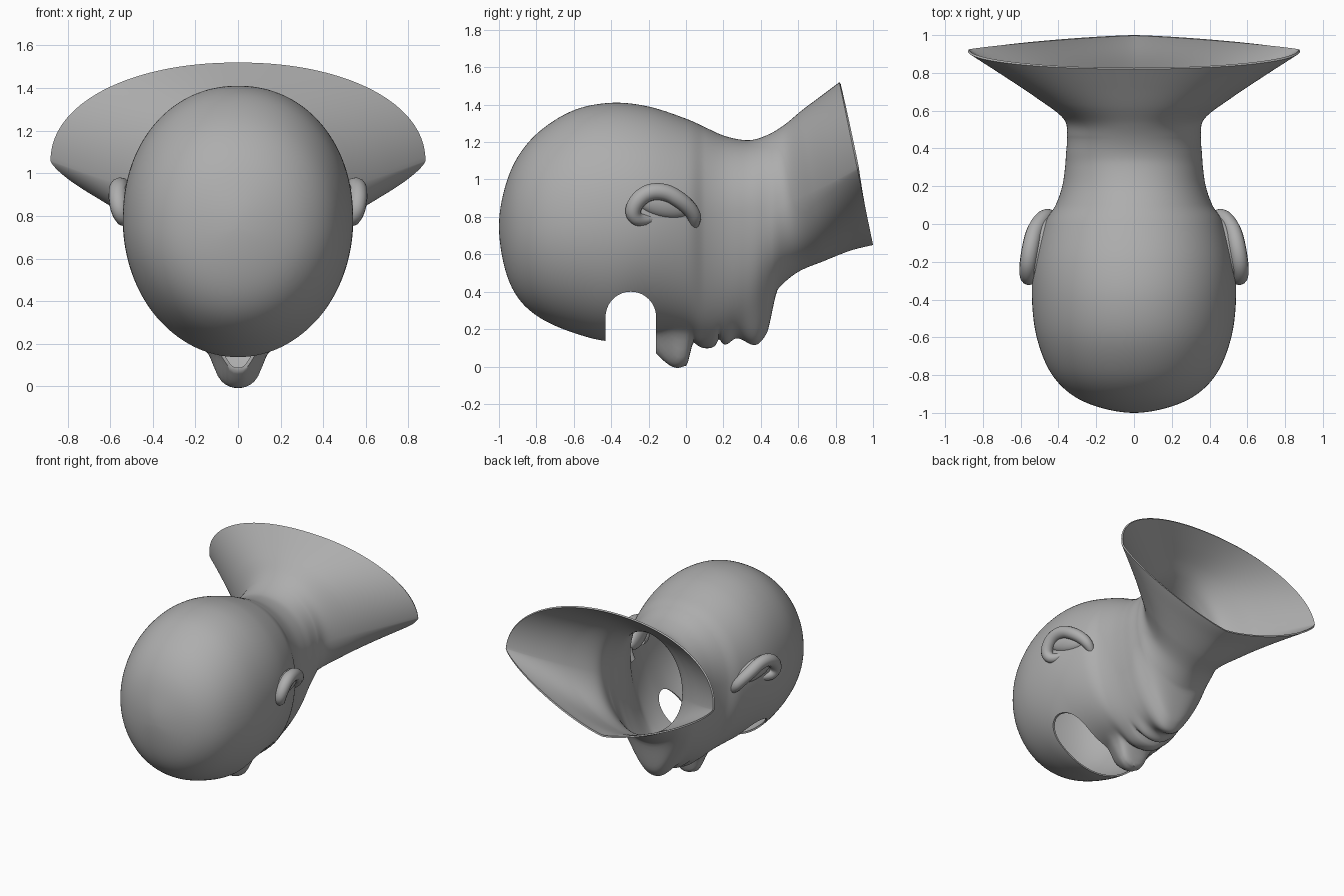
import bpy, bmesh, math

if "Cube" in bpy.data.objects:
    bpy.data.objects.remove(bpy.data.objects["Cube"])

# Head cross-sections: y, top z, bottom z, half width
HEAD = [(-1, .75, .75, 0), (-.97, .95, .53, .185), (-.9, 1.12, .37, .335), (-.78, 1.26, .26, .445),
        (-.6, 1.37, .18, .515), (-.4, 1.41, .135, .54), (-.2, 1.39, .17, .53), (0, 1.325, .155, .475),
        (.1, 1.28, .12, .415), (.2, 1.235, .135, .38), (.3, 1.212, .18, .365)]
# Jaw, neck and shoulder flare, tilted: top y, top z, bottom z, half width, bottom y
NECK = [(.37, 1.215, .24, .36, .375), (.45, 1.245, .39, .355, .47), (.53, 1.295, .5, .375, .59),
        (.62, 1.37, .565, .53, .74), (.72, 1.445, .62, .71, .88), (.82, 1.52, .65, .88, 1)]
KEYS = [k + k[:1] for k in HEAD] + NECK
# mirrored section before the pole and extrapolated one after the rim keep both ends smooth
y, zt, zb, w, _ = KEYS[1]
KEYS = [(y, zb, zt, -w, y)] + KEYS + [tuple(2 * a - b for a, b in zip(KEYS[-1], KEYS[-2]))]
SUB, SEG = 12, 160


def spline(k, t):
    """Smooth interpolation between neighbouring cross-sections."""
    return [.5 * (2 * b + (c - a) * t + (2 * a - 5 * b + 4 * c - d) * t * t
                  + (3 * b - a - 3 * c + d) * t ** 3) for a, b, c, d in zip(*KEYS[k - 1:k + 3])]


def step(v, a, b):
    s = min(max((v - a) / (b - a), 0), 1)
    return s * s * (3 - 2 * s)


def bump(v, c, s, n=2):
    return math.exp(-abs((v - c) / s) ** n)


def face_relief(x, y):
    """Depth of nose, nostril wings, lips and chin in front of the face."""
    nose = .17 * step(y, -.3, -.05) * (1 - .12 * step(y, -.05, .01)) * (1 - step(y, .0, .045))
    d = nose * bump(x, 0, .06 + .055 * step(y, -.22, -.05), 3)
    d += .03 * bump(abs(x), .095, .035) * bump(y, -.03, .04)
    lips = bump(y, .1, .065, 4) + bump(y, .22, .035) - 1.2 * bump(y, .177, .012)
    d += .022 * lips * bump(x, 0, .14, 4)
    return d + .155 * step(y, .24, .43) * (1 - step(y, .43, .495)) * bump(x, 0, .17, 2.5)


def power(v, e):
    return math.copysign(abs(v) ** e, v)


def link(name, data):
    ob = bpy.data.objects.new(name, data)
    bpy.context.collection.objects.link(ob)
    return ob


def activate(ob):
    bpy.ops.object.select_all(action="DESELECT")
    ob.select_set(True)
    bpy.context.view_layer.objects.active = ob


grey = bpy.data.materials.new("dark_grey")
grey.diffuse_color = (.42, .42, .42, 1)
grey.use_nodes = True
grey.node_tree.nodes["Principled BSDF"].inputs["Base Color"].default_value = grey.diffuse_color


def finish(ob):
    activate(ob)
    ob.data.materials.clear()
    ob.data.materials.append(grey)
    bpy.ops.object.shade_smooth_by_angle(angle=math.radians(50))


# Head and neck shell
bm = bmesh.new()
rings = []
last = len(KEYS) - 3
for i in range(last * SUB + 1):
    k = min(i // SUB, last - 1)
    yt, zt, zb, w, yb = spline(k + 1, i / SUB - k)
    flare = max(yt - .47, 0)
    zc = min(max(.78 + .07 * (min(yt, .45) + .4) + .59 * max(yt - .45, 0), zb), zt)
    ring = []
    for j in range(SEG):
        a = math.tau * j / SEG
        c, s = math.cos(a), math.sin(a)
        e = 2 / (2.1 if s > 0 else 2 - 1.9 * flare)
        z = zc + (zt - zc if s > 0 else zc - zb) * power(s, e)
        y = yb + (yt - yb) * (z - zb) / max(zt - zb, 1e-6)
        x = max(w, 0) * power(c, e)
        ring.append(bm.verts.new((x, y, z - (face_relief(x, y) if s < 0 else 0))))
    rings.append(ring)
for r0, r1 in zip(rings, rings[1:]):
    for j in range(SEG):
        m = (j + 1) % SEG
        bm.faces.new((r0[j], r0[m], r1[m], r1[j]))
bmesh.ops.remove_doubles(bm, verts=bm.verts, dist=1e-5)
bmesh.ops.recalc_face_normals(bm, faces=bm.faces)
crown = max(bm.faces, key=lambda f: f.calc_center_median().z - abs(f.calc_center_median().y + .4))
if crown.normal.z < 0:
    bmesh.ops.reverse_faces(bm, faces=bm.faces)
mesh = bpy.data.meshes.new("head_shell")
bm.to_mesh(mesh)
bm.free()
head = link("head_shell", mesh)

# Arched cutter for the eye opening
bm = bmesh.new()
arch = [(-.295 - .135 * math.cos(math.pi * i / 32), .265 + .135 * math.sin(math.pi * i / 32)) for i in range(33)]
arch = [(-.43, -.3)] + arch + [(-.16, -.3)]
face = bm.faces.new([bm.verts.new((-1, y, z)) for y, z in arch])
ext = bmesh.ops.extrude_face_region(bm, geom=[face])
bmesh.ops.translate(bm, vec=(2, 0, 0), verts=[g for g in ext["geom"] if isinstance(g, bmesh.types.BMVert)])
bmesh.ops.recalc_face_normals(bm, faces=bm.faces)
mesh = bpy.data.meshes.new("eye_cutter")
bm.to_mesh(mesh)
bm.free()
cutter = link("eye_cutter", mesh)
cutter.hide_render = True

activate(head)
solid = head.modifiers.new("thickness", "SOLIDIFY")
solid.thickness, solid.offset = .012, -1
cut = head.modifiers.new("eye_opening", "BOOLEAN")
cut.operation, cut.solver, cut.object = "DIFFERENCE", "EXACT", cutter
for name in ("thickness", "eye_opening"):
    bpy.ops.object.modifier_apply(modifier=name)
bpy.data.objects.remove(cutter)
finish(head)

# Ears: rolled rim along a curve, plus a flattened inner bowl joining it to the head
RIM = [(.5, -.18, .79), (.53, -.25, .775), (.555, -.29, .82), (.565, -.265, .885), (.56, -.2, .935),
       (.545, -.11, .935), (.525, -.03, .89), (.485, .03, .835), (.45, .05, .785), (.42, .04, .75)]
for side, label in ((1, "right"), (-1, "left")):
    curve = bpy.data.curves.new("ear_rim_" + label, "CURVE")
    curve.dimensions = "3D"
    curve.bevel_depth, curve.bevel_resolution, curve.use_fill_caps = .046, 4, True
    sp = curve.splines.new("NURBS")
    sp.points.add(len(RIM) - 1)
    for i, (x, y, z) in enumerate(RIM):
        sp.points[i].co = (side * x, y, z, 1)
        sp.points[i].radius = .5 + .5 * math.sin(math.pi * i / (len(RIM) - 1)) ** .5
    sp.use_endpoint_u, sp.order_u, sp.resolution_u = True, 3, 8
    rim = link("ear_rim_" + label, curve)
    activate(rim)
    bpy.ops.object.convert(target="MESH")
    finish(bpy.context.object)

    bpy.ops.mesh.primitive_uv_sphere_add(segments=32, ring_count=16, location=(side * .49, -.12, .875))
    bowl = bpy.context.object
    bowl.name = "ear_bowl_" + label
    bowl.scale = (.055, .16, .08)
    bowl.rotation_euler = (math.radians(-12), 0, side * math.radians(14))
    finish(bowl)
